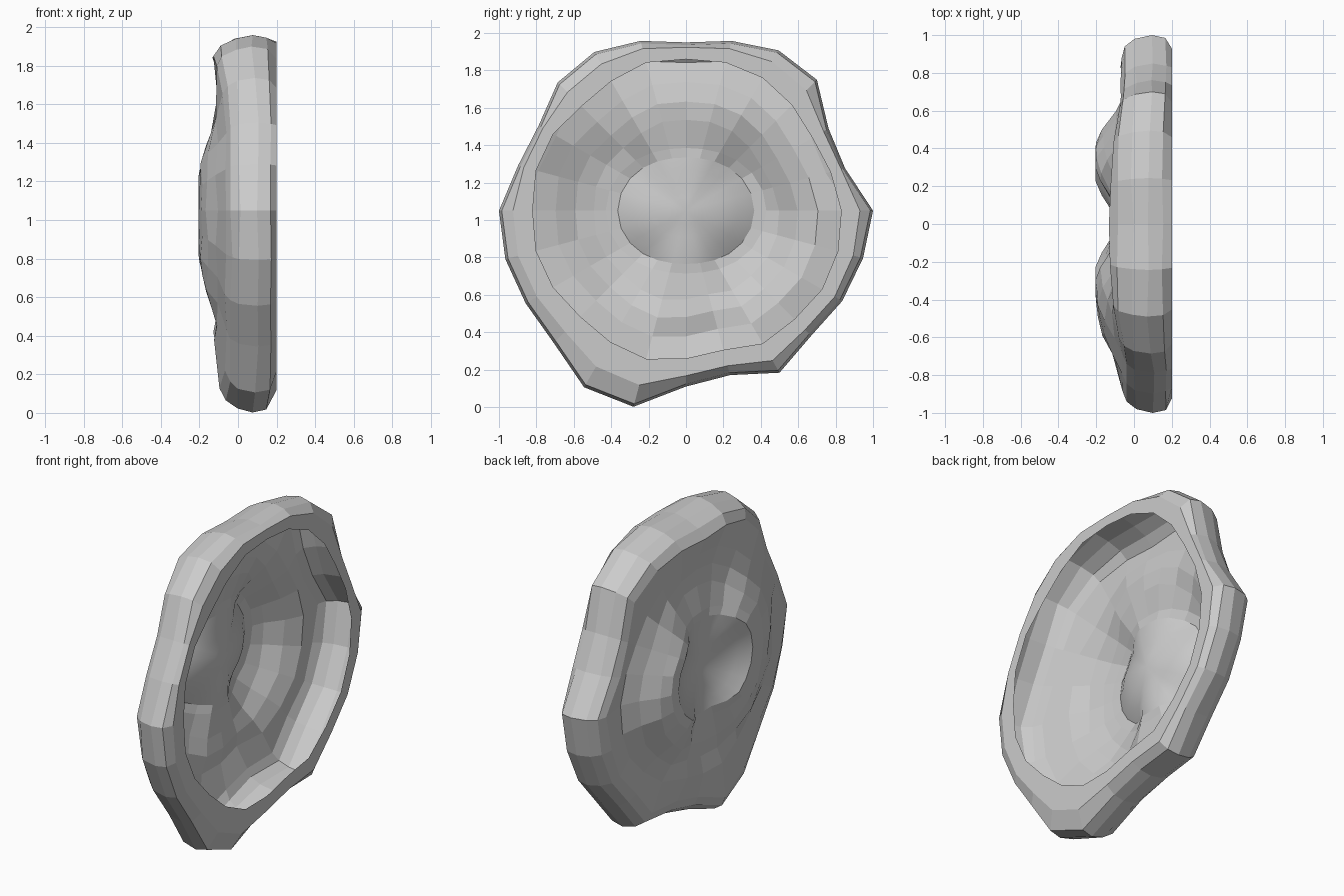
import bpy, bmesh, math, random

random.seed(4)
if "Cube" in bpy.data.objects:
    bpy.data.objects.remove(bpy.data.objects["Cube"], do_unlink=True)

grey = bpy.data.materials.new("plain_grey")
grey.use_nodes = True
colour = (0.6, 0.6, 0.6, 1)
grey.diffuse_color = colour
grey.node_tree.nodes["Principled BSDF"].inputs["Base Color"].default_value = colour

CENTRE = 1.05
# Lumpy outline and mouth radius, every 15 degrees from +y towards +z
OUTLINE = [1.0, .88, .88, .99, .99, .94, .90, .94, .98, .97, .91, .93,
           1.0, 1.0, .99, 1.0, 1.09, 1.085, .94, .91, 1.0, .946, .965, .98]
MOUTH = [.83, .8, .78, .8, .82, .82, .81, .82, .8, .79, .82, .83,
         .82, .83, .82, .8, .81, .82, .79, .77, .82, .82, .84, .84]
RIM = [(.93 * o + m + .1) / 2 for o, m in zip(OUTLINE, MOUTH)]
N = len(OUTLINE)

# Section of the single sheet, from the mouth edge around the tube to the middle:
# (what the radius follows, factor, x at +y, at the top, at -y, at the bottom, jitter)
SECTION = [
    ("mouth", 1, .2, .2, .2, .2, 0),
    ("rim", 1, .2, .2, .2, .2, 0),
    ("outline", .985, .17, .15, .17, .15, .005),
    ("outline", 1, .1, .07, .1, .08, .008),
    ("outline", .98, .01, -.01, .01, -.01, .008),
    ("outline", .94, -.045, -.09, -.035, -.065, .008),
    ("outline", .88, -.065, -.13, -.065, -.09, .008),
    ("mouth", .85, -.05, -.10, -.11, -.125, .008),
    ("mouth", .72, -.095, -.075, -.16, -.105, .008),
    ("mouth", .6, -.165, -.08, -.19, -.115, .008),
    ("dome", .43, -.20, -.105, -.20, -.125, .004),
    ("dome", .365, -.205, -.105, -.205, -.12, 0),
    ("dome", .28, -.155, -.1, -.155, -.11, 0),
    ("dome", .18, -.12, -.1, -.12, -.105, 0),
    ("dome", .09, -.1, -.095, -.1, -.1, 0),
]


def clamp(v):
    return max(0, min(1, v))


def ring(bm, follows, factor, left, top, right, bottom, jitter):
    verts = []
    for i in range(N):
        a = 2 * math.pi * i / N
        c, s = math.cos(a), math.sin(a)
        oval = 1 - .22 * s * s
        r = factor * {"dome": oval, "rim": RIM[i], "mouth": MOUTH[i],
                      "outline": OUTLINE[i]}[follows]
        # The side depth reaches further round the lower half
        side, end = (left if c > 0 else right), (top if s > 0 else bottom)
        weight = clamp(2.4 * (abs(c) - (.4 if s > 0 else .25)))
        depth = end + (side - end) * weight + random.uniform(-jitter, jitter)
        verts.append(bm.verts.new((depth, r * c, CENTRE + r * s)))
    return verts


# Lumpy dish: a sheet with a folded rim and a smooth dented middle
bm = bmesh.new()
rings = [ring(bm, *s) for s in SECTION]
for (a, b), section in zip(zip(rings, rings[1:]), SECTION[1:]):
    for i in range(N):
        j = (i + 1) % N
        f = bm.faces.new((a[i], a[j], b[j], b[i]))
        f.smooth = section[0] == "dome" and section[1] < .3
tip = bm.verts.new((-.09, 0, CENTRE))
for i in range(N):
    f = bm.faces.new((rings[-1][i], rings[-1][(i + 1) % N], tip))
    f.smooth = True
bmesh.ops.recalc_face_normals(bm, faces=bm.faces)
mesh = bpy.data.meshes.new("lumpy_dish")
bm.to_mesh(mesh)
bm.free()
mesh.materials.append(grey)
dish = bpy.data.objects.new("lumpy_dish", mesh)
bpy.context.collection.objects.link(dish)
